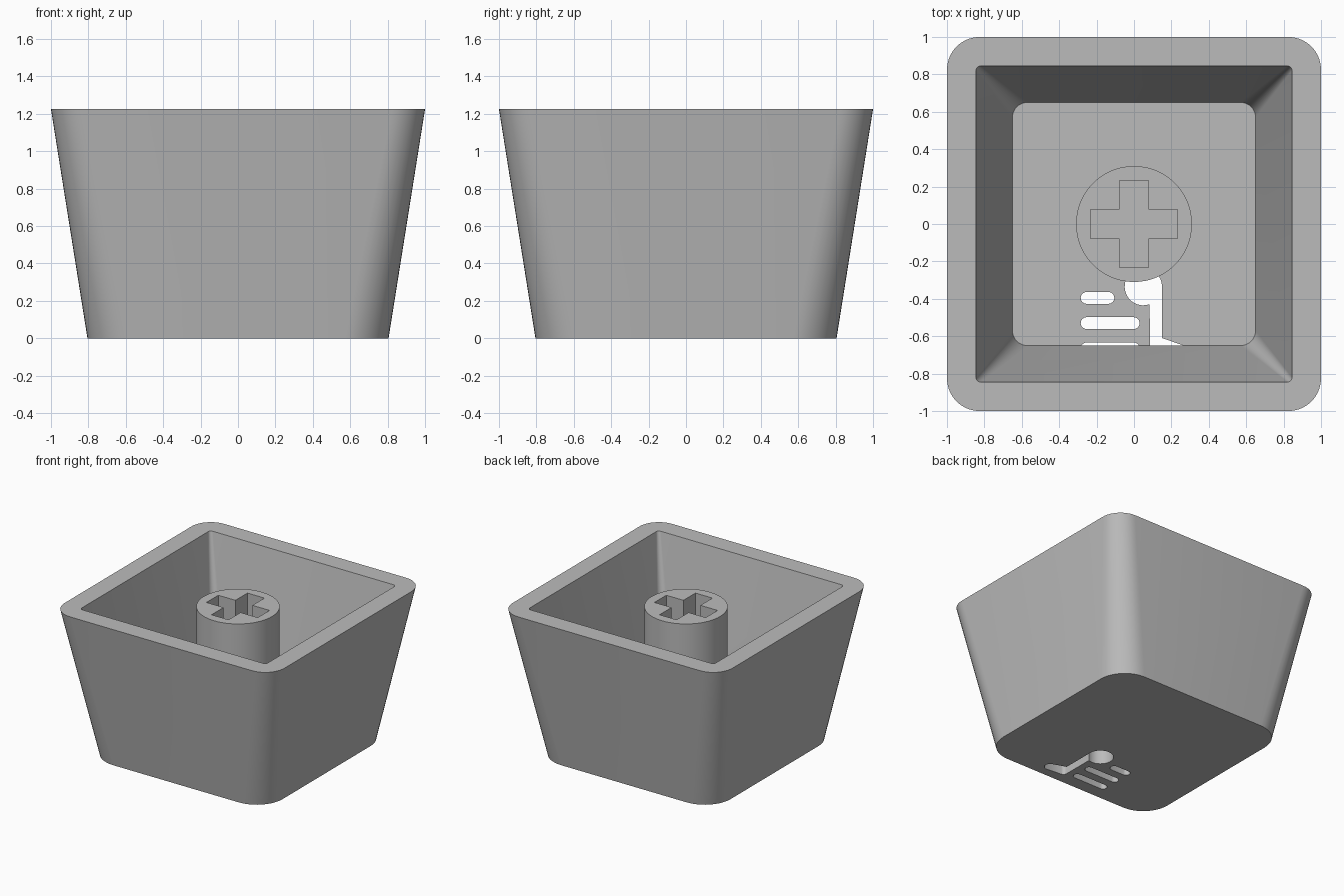
import bpy
import bmesh
from math import cos, sin, pi

cube = bpy.data.objects.get("Cube")
if cube:
    bpy.data.objects.remove(cube, do_unlink=True)

HEIGHT, FLOOR, WALL, POST_TOP = 1.225, 0.155, 0.155, 1.15

grey = bpy.data.materials.new("plain_grey")
grey.use_nodes = True
COLOUR = (0.5, 0.5, 0.5, 1)
grey.diffuse_color = COLOUR
grey.node_tree.nodes["Principled BSDF"].inputs["Base Color"].default_value = COLOUR


def arc(cx, cy, r, start, end, steps):
    """Points along an arc, angles in half turns."""
    angles = [pi * (start + (end - start) * i / steps) for i in range(steps + 1)]
    return [(cx + r * cos(a), cy + r * sin(a)) for a in angles]


def rounded_square(half, r):
    c = half - r
    corners = [(c, c), (-c, c), (-c, -c), (c, -c)]
    return [p for i, (x, y) in enumerate(corners)
            for p in arc(x, y, r, i / 2, i / 2 + 0.5, 10)]


def loft(name, rings):
    """Skin a stack of (outline, z) rings and cap both ends."""
    bm = bmesh.new()
    loops = [[bm.verts.new((x, y, z)) for x, y in pts] for pts, z in rings]
    for a, b in zip(loops, loops[1:]):
        n = len(a)
        for i in range(n):
            j = (i + 1) % n
            bm.faces.new((a[i], a[j], b[j], b[i]))
    bm.faces.new(loops[0][::-1])
    bm.faces.new(loops[-1])
    bmesh.ops.recalc_face_normals(bm, faces=bm.faces)
    mesh = bpy.data.meshes.new(name)
    bm.to_mesh(mesh)
    bm.free()
    mesh.materials.append(grey)
    obj = bpy.data.objects.new(name, mesh)
    bpy.context.collection.objects.link(obj)
    return obj


def prism(name, outline, z0, z1):
    return loft(name, [(outline, z0), (outline, z1)])


def activate(obj):
    bpy.ops.object.select_all(action='DESELECT')
    obj.select_set(True)
    bpy.context.view_layer.objects.active = obj


def cut(obj, cutters):
    activate(obj)
    for cutter in cutters:
        mod = obj.modifiers.new("cut", 'BOOLEAN')
        mod.operation, mod.solver, mod.object = 'DIFFERENCE', 'EXACT', cutter
        bpy.ops.object.modifier_apply(modifier=mod.name)
        bpy.data.objects.remove(cutter, do_unlink=True)


# Tapered hollow shell, open at the top
shell = loft("cap_shell", [
    (rounded_square(0.805, 0.235), 0),
    (rounded_square(1.0, 0.175), HEIGHT),
    (rounded_square(1.0 - WALL, 0.025), HEIGHT),
    (rounded_square(0.805 - WALL, 0.08), FLOOR),
])

# Round post standing on the shell floor
post = prism("stem_post", arc(0, 0, 0.31, 0, 2 - 1 / 32, 63), FLOOR, POST_TOP)

# Cross-shaped socket in the post
a, b = 0.077, 0.233
cross = [(b, -a), (b, a), (a, a), (a, b), (-a, b), (-a, a),
         (-b, a), (-b, -a), (-a, -a), (-a, -b), (a, -b), (a, -a)]
cut(post, [prism("socket_cutter", cross, POST_TOP - 0.5, POST_TOP + 0.1)])

# Slots through the floor: three rounded bars and a note-shaped opening
LOW, HIGH, R = -0.1, FLOOR + 0.005, 0.032
cutters = []
for right, y in ((-0.105, -0.395), (0.03, -0.53), (0.03, -0.665)):
    bar = (arc(right - R, y, R, -0.5, 0.5, 8)
           + arc(-0.285 + R, y, R, 0.5, 1.5, 8))
    cutters.append(prism("bar_cutter", bar, LOW, HIGH))
note = (arc(0.05, -0.335, 0.1, 0, 1.61, 24)
        + [(0.085, -0.69)]
        + arc(0.115, -0.69, 0.03, 1, 1.45, 4)
        + arc(0.245, -0.69, 0.045, -0.45, 0.42, 8)
        + [(0.15, -0.61)])
cutters.append(prism("note_cutter", note, LOW, HIGH))
cut(shell, cutters)

# Smooth rounded walls, sharp rims
for obj in (shell, post):
    activate(obj)
    bpy.ops.object.shade_smooth_by_angle(angle=pi / 6)
